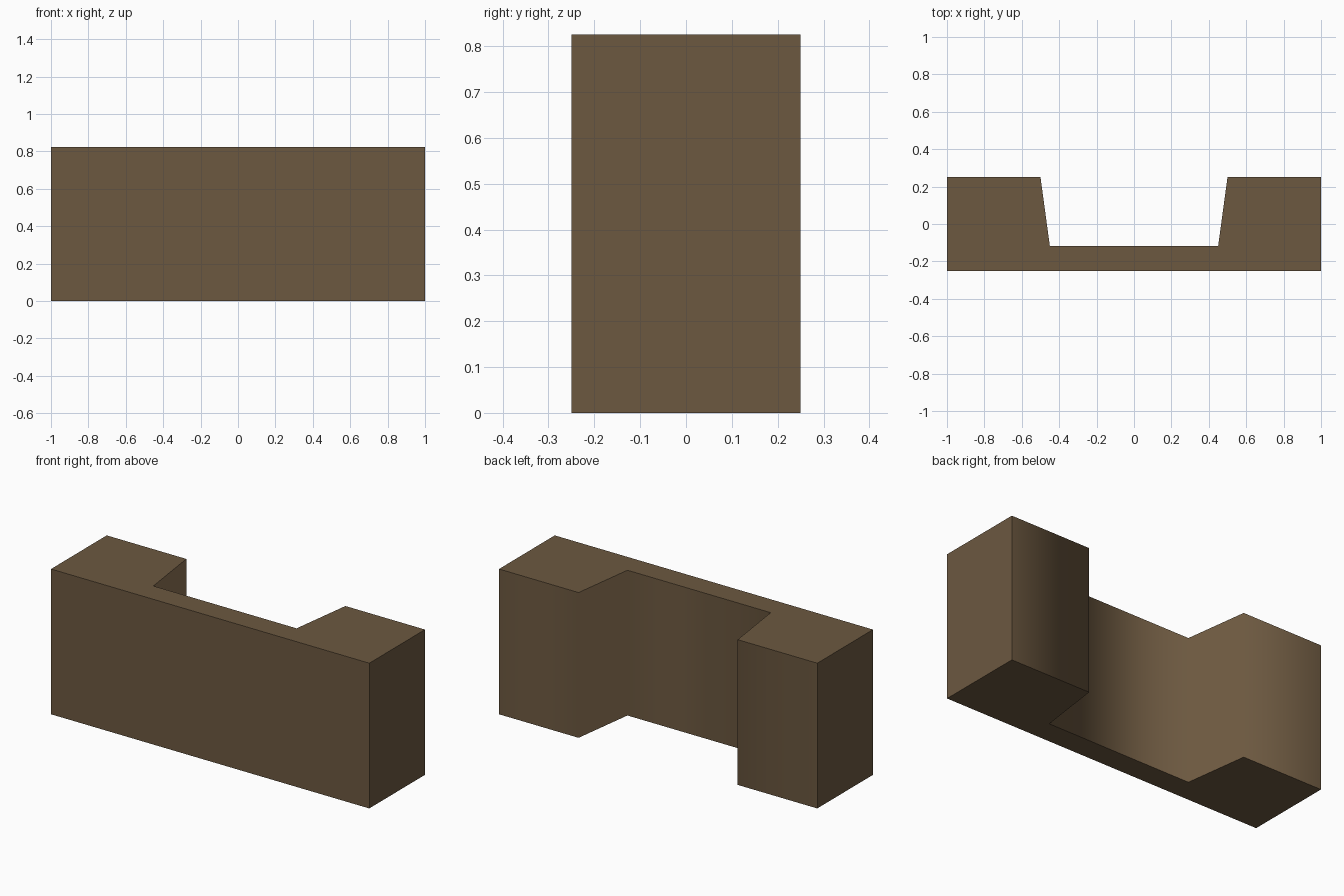
import bpy, bmesh

if "Cube" in bpy.data.objects:
    bpy.data.objects.remove(bpy.data.objects["Cube"])

HEIGHT = 0.825
NOTCH_Y = -0.117

# Plan outline, counter-clockwise: right half, then mirrored left half
right = [(1.0, -0.25), (1.0, 0.25), (0.5, 0.25), (0.45, NOTCH_Y)]
outline = right + [(-x, y) for x, y in reversed(right)]

wood = bpy.data.materials.new("brown")
wood.diffuse_color = (0.15, 0.098, 0.051, 1.0)
wood.use_nodes = True
wood.node_tree.nodes["Principled BSDF"].inputs["Base Color"].default_value = wood.diffuse_color

# Extrude the outline into a solid block with a tapered recess at the back
bm = bmesh.new()
base = bm.faces.new([bm.verts.new((x, y, 0.0)) for x, y in outline])
ext = bmesh.ops.extrude_face_region(bm, geom=[base], use_keep_orig=True)
top_verts = [g for g in ext["geom"] if isinstance(g, bmesh.types.BMVert)]
bmesh.ops.translate(bm, verts=top_verts, vec=(0, 0, HEIGHT))
bmesh.ops.recalc_face_normals(bm, faces=bm.faces)

# The back faces and recess blend smoothly; every other edge stays sharp
for f in bm.faces:
    c = f.calc_center_median()
    f.smooth = abs(f.normal.z) < 0.1 and abs(c.x) < 0.99 and c.y > -0.2
for e in bm.edges:
    e.smooth = all(f.smooth for f in e.link_faces)

mesh = bpy.data.meshes.new("recessed_block")
bm.to_mesh(mesh)
bm.free()
mesh.materials.append(wood)
block = bpy.data.objects.new("recessed_block", mesh)
bpy.context.collection.objects.link(block)
